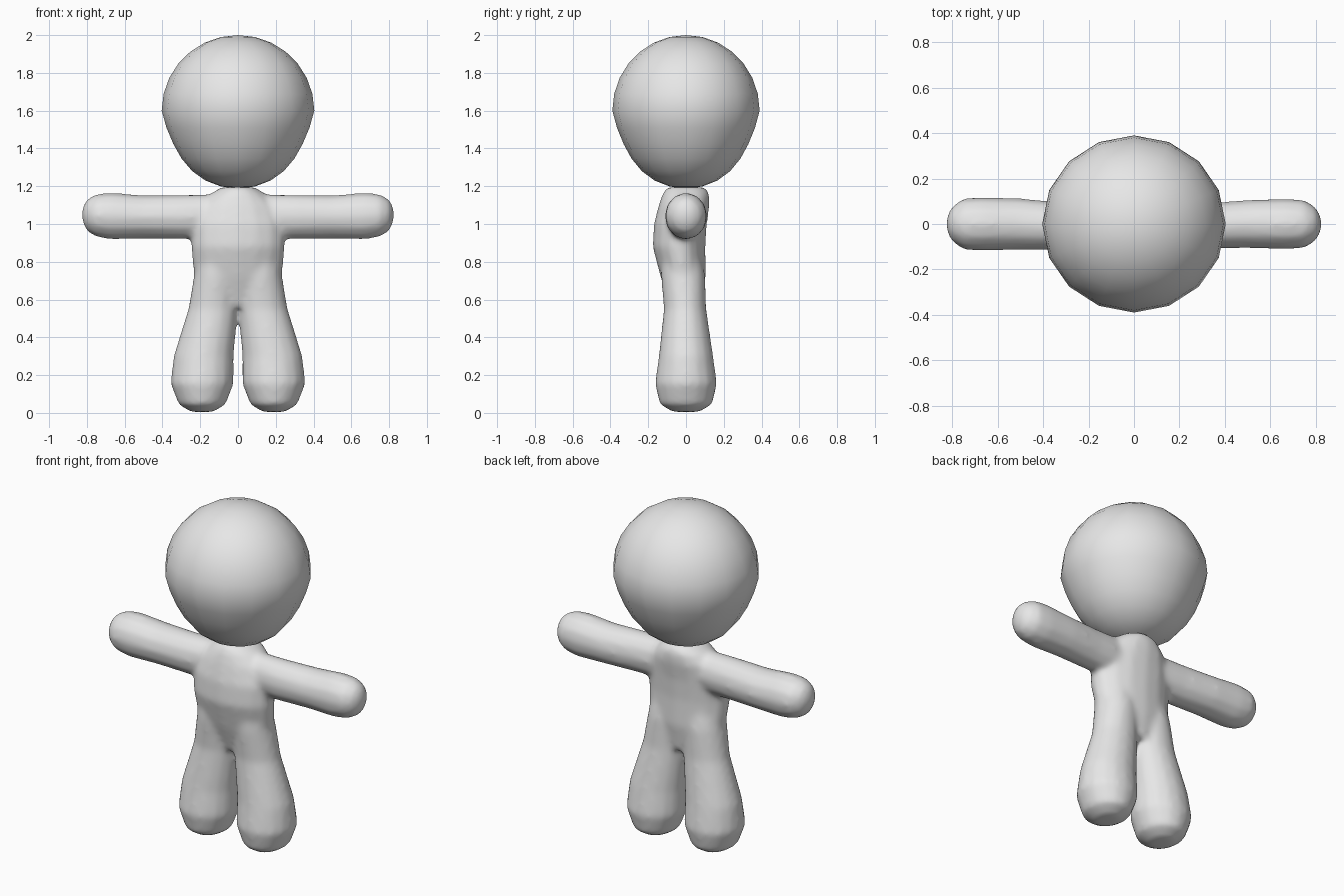
import bpy, bmesh, math
from mathutils import Vector

cube = bpy.data.objects.get("Cube")
if cube:
    bpy.data.objects.remove(cube, do_unlink=True)

grey = bpy.data.materials.new("plain_grey")
grey.use_nodes = True
grey.diffuse_color = (0.8, 0.8, 0.8, 1)
grey.node_tree.nodes["Principled BSDF"].inputs["Base Color"].default_value = grey.diffuse_color


def loft(bm, rings, sides, along_x=False):
    """Skin ellipses (position, centre u, centre v, radius u, radius v) and cap the ends."""
    loops = []
    for pos, cu, cv, ru, rv in rings:
        loop = []
        for i in range(sides):
            a = math.tau * i / sides
            u, v = cu + ru * math.cos(a), cv + rv * math.sin(a)
            loop.append(bm.verts.new((pos, u, v) if along_x else (u, v, pos)))
        loops.append(loop)
    for a, b in zip(loops, loops[1:]):
        for i in range(sides):
            j = (i + 1) % sides
            bm.faces.new((a[i], a[j], b[j], b[i]))
    bm.faces.new(loops[0][::-1])
    bm.faces.new(loops[-1])


def finish(bm, name):
    bmesh.ops.recalc_face_normals(bm, faces=bm.faces)
    mesh = bpy.data.meshes.new(name)
    bm.to_mesh(mesh)
    bm.free()
    mesh.materials.append(grey)
    mesh.shade_smooth()
    obj = bpy.data.objects.new(name, mesh)
    bpy.context.collection.objects.link(obj)
    return obj


# Head: ball drawn in slightly towards the neck
bm = bmesh.new()
bmesh.ops.create_uvsphere(bm, u_segments=16, v_segments=14, radius=0.4)
for v in bm.verts:
    low = max(0, -v.co.z / 0.4)
    pinch = 1 - 0.06 * math.sin(math.pi * low)
    v.co = Vector((v.co.x * 1.01 * pinch, v.co.y * 0.975 * pinch, v.co.z * (1 + 0.03 * low) + 1.6))
finish(bm, "head")

# Body: torso, legs and arms skinned separately, then fused
bm = bmesh.new()
torso = [(0.56, 0, 0, 0.17, 0.08), (0.72, 0, -0.015, 0.235, 0.12), (0.88, 0, -0.037, 0.25, 0.14),
         (1.0, 0, -0.03, 0.25, 0.14), (1.1, 0, -0.01, 0.21, 0.135), (1.16, 0, 0, 0.145, 0.125),
         (1.195, 0, 0, 0.09, 0.1)]
loft(bm, torso, 16)
leg = [(0.005, 0.19, 0, 0.06, 0.07), (0.045, 0.19, 0, 0.125, 0.14), (0.155, 0.19, 0, 0.168, 0.165),
       (0.3, 0.182, 0, 0.16, 0.145), (0.55, 0.132, -0.005, 0.132, 0.113), (0.72, 0.115, -0.015, 0.12, 0.118),
       (0.88, 0.11, -0.03, 0.1, 0.1)]
arm = [(0.1, -0.01, 1.04, 0.09, 0.12), (0.3, -0.01, 1.038, 0.1, 0.118), (0.5, 0, 1.038, 0.108, 0.116),
       (0.67, 0, 1.042, 0.113, 0.125), (0.75, 0, 1.045, 0.108, 0.115), (0.8, 0, 1.047, 0.075, 0.085),
       (0.825, 0, 1.05, 0.03, 0.035)]
for side in (1, -1):
    loft(bm, [(z, side * x, y, rx, ry) for z, x, y, rx, ry in leg], 16)
    thick = 1 if side == 1 else 1.06
    loft(bm, [(side * x, y, z, ry * thick, rz) for x, y, z, ry, rz in arm], 12, along_x=True)
body = finish(bm, "body")
fuse = body.modifiers.new("fuse", "REMESH")
fuse.mode = "VOXEL"
fuse.voxel_size = 0.014
fuse.use_smooth_shade = True
soften = body.modifiers.new("soften", "SMOOTH")
soften.factor = 0.5
soften.iterations = 14
